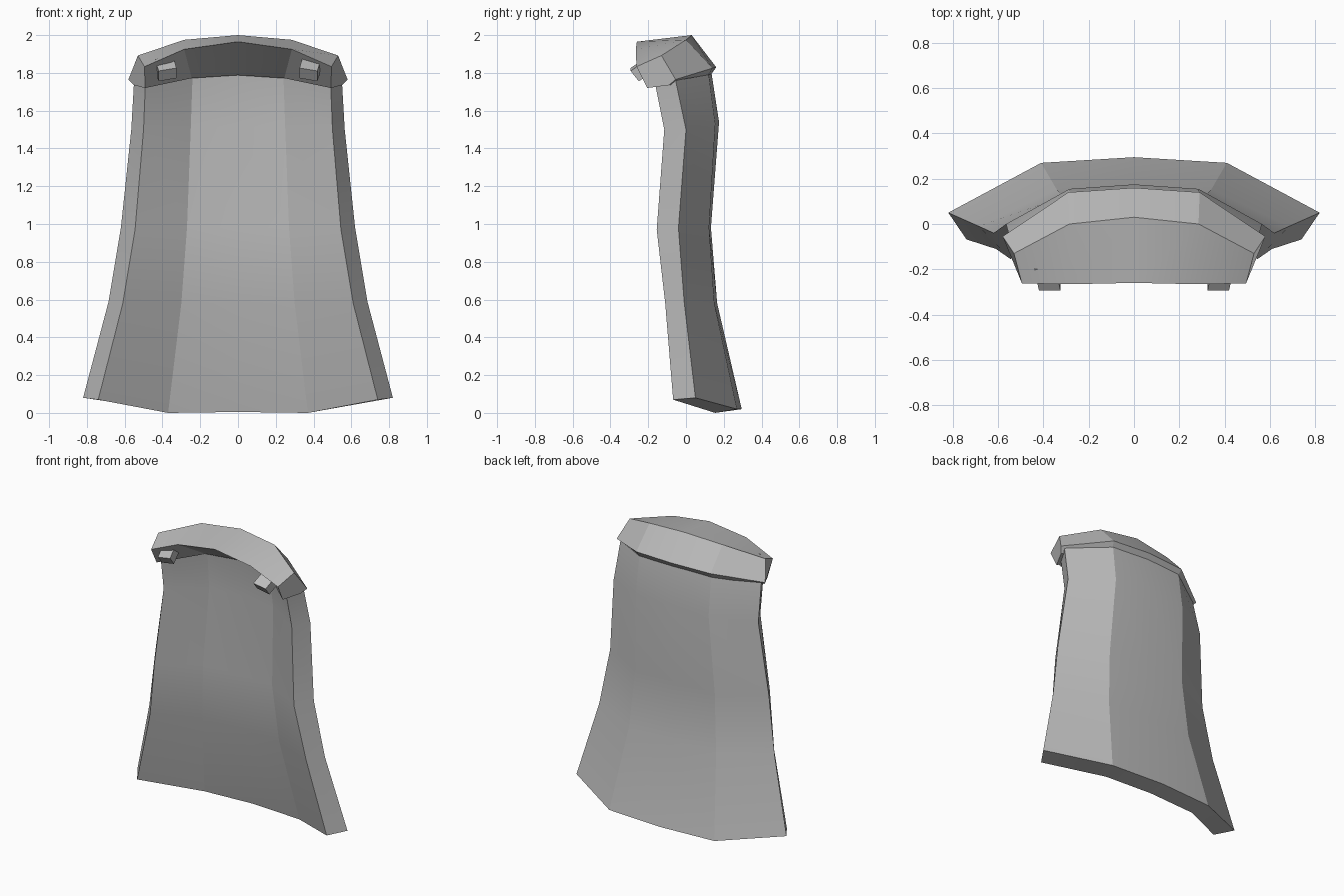
import bpy, math

if "Cube" in bpy.data.objects:
    bpy.data.objects.remove(bpy.data.objects["Cube"])

grey = bpy.data.materials.new("grey cloth")
grey.diffuse_color = (0.5, 0.5, 0.5, 1)
grey.use_nodes = True
grey.node_tree.nodes["Principled BSDF"].inputs["Base Color"].default_value = grey.diffuse_color


def make(name, verts, faces):
    me = bpy.data.meshes.new(name)
    me.from_pydata(verts, [], faces)
    me.materials.append(grey)
    ob = bpy.data.objects.new(name, me)
    bpy.context.collection.objects.link(ob)
    bpy.ops.object.select_all(action='DESELECT')
    ob.select_set(True)
    bpy.context.view_layer.objects.active = ob
    bpy.ops.object.mode_set(mode='EDIT')
    bpy.ops.mesh.select_all(action='SELECT')
    bpy.ops.mesh.normals_make_consistent(inside=False)
    bpy.ops.object.mode_set(mode='OBJECT')
    bpy.ops.object.shade_smooth_by_angle(angle=math.radians(20))
    return ob


def sweep(name, centre, middle, end):
    """Join closed cross-sections from one end to the other, mirrored in x."""
    flip = lambda ring: [(-x, y, z) for x, y, z in ring]
    rings = [flip(end), flip(middle), centre, middle, end]
    n = len(centre)
    verts = [v for ring in rings for v in ring]
    faces = [(r * n + i, r * n + (i + 1) % n, (r + 1) * n + (i + 1) % n, (r + 1) * n + i)
             for r in range(4) for i in range(n)]
    return verts, faces, n


# Cape: each section runs up the back and down the inside
centre = [(0, .295, .02), (0, .165, .58), (0, .132, .98), (0, .175, 1.54), (0, .135, 1.80),
          (0, .015, 1.82), (0, .05, 1.52), (0, .01, .98), (0, .045, .58), (0, .17, .005)]
middle = [(.41, .27, .02), (.34, .15, .58), (.31, .122, .98), (.285, .155, 1.53), (.28, .12, 1.79),
          (.24, 0, 1.80), (.25, .035, 1.51), (.27, -.005, .98), (.30, .03, .58), (.37, .155, 0)]
end = [(.82, .05, .08), (.685, -.01, .59), (.62, -.04, .98), (.565, 0, 1.50), (.55, -.055, 1.76),
       (.49, -.165, 1.75), (.50, -.115, 1.50), (.545, -.155, .97), (.61, -.11, .58), (.74, -.068, .07)]
verts, faces, n = sweep("cape", centre, middle, end)
# side hems, filled with one quad per row
for base in (0, 4 * n):
    faces += [(base + i, base + i + 1, base + n - 2 - i, base + n - 1 - i) for i in range(4)]
make("cape", verts, faces)

# Collar: ridge, back, back underside, front underside, front lip
centre = [(0, .03, 2.0), (0, .16, 1.83), (0, .128, 1.785), (0, .005, 1.788), (0, -.26, 1.965)]
middle = [(.285, 0, 1.975), (.29, .14, 1.825), (.28, .11, 1.775), (.245, -.01, 1.772), (.285, -.266, 1.925)]
end = [(.53, -.13, 1.892), (.58, -.055, 1.765), (.55, -.09, 1.735), (.492, -.205, 1.72), (.495, -.262, 1.833)]
verts, faces, n = sweep("collar", centre, middle, end)
faces += [tuple(range(n)), tuple(range(4 * n, 5 * n))]
make("collar", verts, faces)

# Clasps: small tilted blocks on the sloping front of the collar
profile = [(-.293, 1.822), (-.25, 1.768), (-.15, 1.83), (-.20, 1.885)]
box = [(0, 1, 2, 3), (4, 5, 6, 7)] + [(i, (i + 1) % 4, 4 + (i + 1) % 4, 4 + i) for i in range(4)]
for side, name in ((-1, "left_clasp"), (1, "right_clasp")):
    verts = [(side * (x + (.02 if y > -.24 else 0)), y, z + dz)
             for x, dz in ((.325, .004), (.42, -.012)) for y, z in profile]
    make(name, verts, box)
